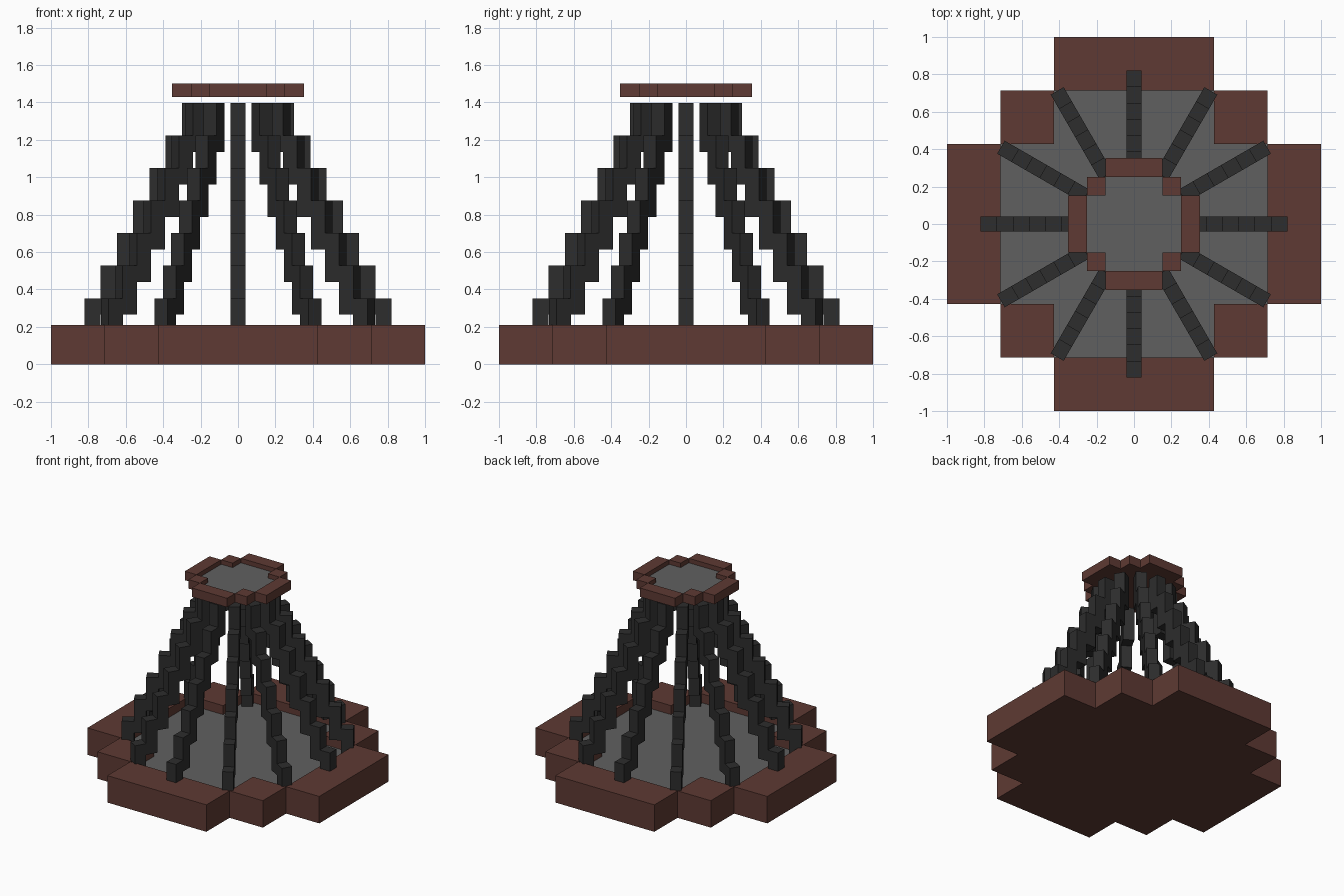
import bpy, bmesh, math
from mathutils import Matrix, Vector

if "Cube" in bpy.data.objects:
    bpy.data.objects.remove(bpy.data.objects["Cube"])


def material(name, rgb):
    m = bpy.data.materials.new(name)
    m.diffuse_color = (*rgb, 1.0)
    m.use_nodes = True
    m.node_tree.nodes["Principled BSDF"].inputs["Base Color"].default_value = m.diffuse_color
    return m


BROWN = material("brown clay", (0.112, 0.042, 0.033))
GREY = material("grey stone", (0.118, 0.118, 0.118))
BLACK = material("charcoal", (0.026, 0.026, 0.026))


def finish(name, bm, mats):
    bmesh.ops.recalc_face_normals(bm, faces=bm.faces)
    me = bpy.data.meshes.new(name)
    bm.to_mesh(me)
    bm.free()
    for m in mats:
        me.materials.append(m)
    ob = bpy.data.objects.new(name, me)
    bpy.context.collection.objects.link(ob)
    return ob


def stepped_tray(name, inner, mid, outer, z0, z_floor, z_rim):
    """Stepped round tray: 5x5 cells, raised rim where |i|+|j| is 2, floor inside."""
    c = [-outer, -mid, -inner, inner, mid, outer]

    def height(i, j):
        d = abs(i) + abs(j)
        return z0 if d > 2 else (z_rim if d == 2 else z_floor)

    me = bpy.data.meshes.new(name)
    verts, faces, mats = [], [], []

    def quad(pts, mat):
        faces.append(range(len(verts), len(verts) + 4))
        verts.extend(pts)
        mats.append(mat)

    for i in range(-2, 3):
        for j in range(-2, 3):
            h = height(i, j)
            if h == z0:
                continue
            xa, xb, ya, yb = c[i + 2], c[i + 3], c[j + 2], c[j + 3]
            quad([(xa, ya, h), (xb, ya, h), (xb, yb, h), (xa, yb, h)],
                 1 if h == z_floor else 0)
            quad([(xa, yb, z0), (xb, yb, z0), (xb, ya, z0), (xa, ya, z0)], 0)
            # walls down to any lower neighbour
            for di, dj, p, q in ((1, 0, (xb, ya), (xb, yb)), (-1, 0, (xa, yb), (xa, ya)),
                                 (0, 1, (xb, yb), (xa, yb)), (0, -1, (xa, ya), (xb, ya))):
                low = height(i + di, j + dj)
                if low < h:
                    quad([(*p, low), (*q, low), (*q, h), (*p, h)], 0)
    me.from_pydata(verts, [], [list(f) for f in faces])
    me.polygons.foreach_set("material_index", mats)
    me.materials.append(BROWN)
    me.materials.append(GREY)
    ob = bpy.data.objects.new(name, me)
    bpy.context.collection.objects.link(ob)
    return ob


# Base and top plates
stepped_tray("base_plate", 0.427, 0.714, 1.0, 0.0, 0.14, 0.21)
stepped_tray("top_plate", 0.152, 0.252, 0.352, 1.43, 1.465, 1.50)

# Twelve leaning legs, each a stair of seven blocks
LEGS, BLOCKS = 12, 7
for k in range(LEGS):
    bm = bmesh.new()
    turn = Matrix.Rotation(2 * math.pi * k / LEGS, 4, 'Z')
    for n in range(BLOCKS):
        r = 0.778 - n * 0.0868
        z = 0.222 + n * 0.174
        bmesh.ops.create_cube(
            bm, size=1.0,
            matrix=turn @ Matrix.Translation(Vector((r, 0, z))) @ Matrix.Diagonal((0.087, 0.08, 0.262, 1)))
    finish(f"leg_{k + 1}", bm, [BLACK])
